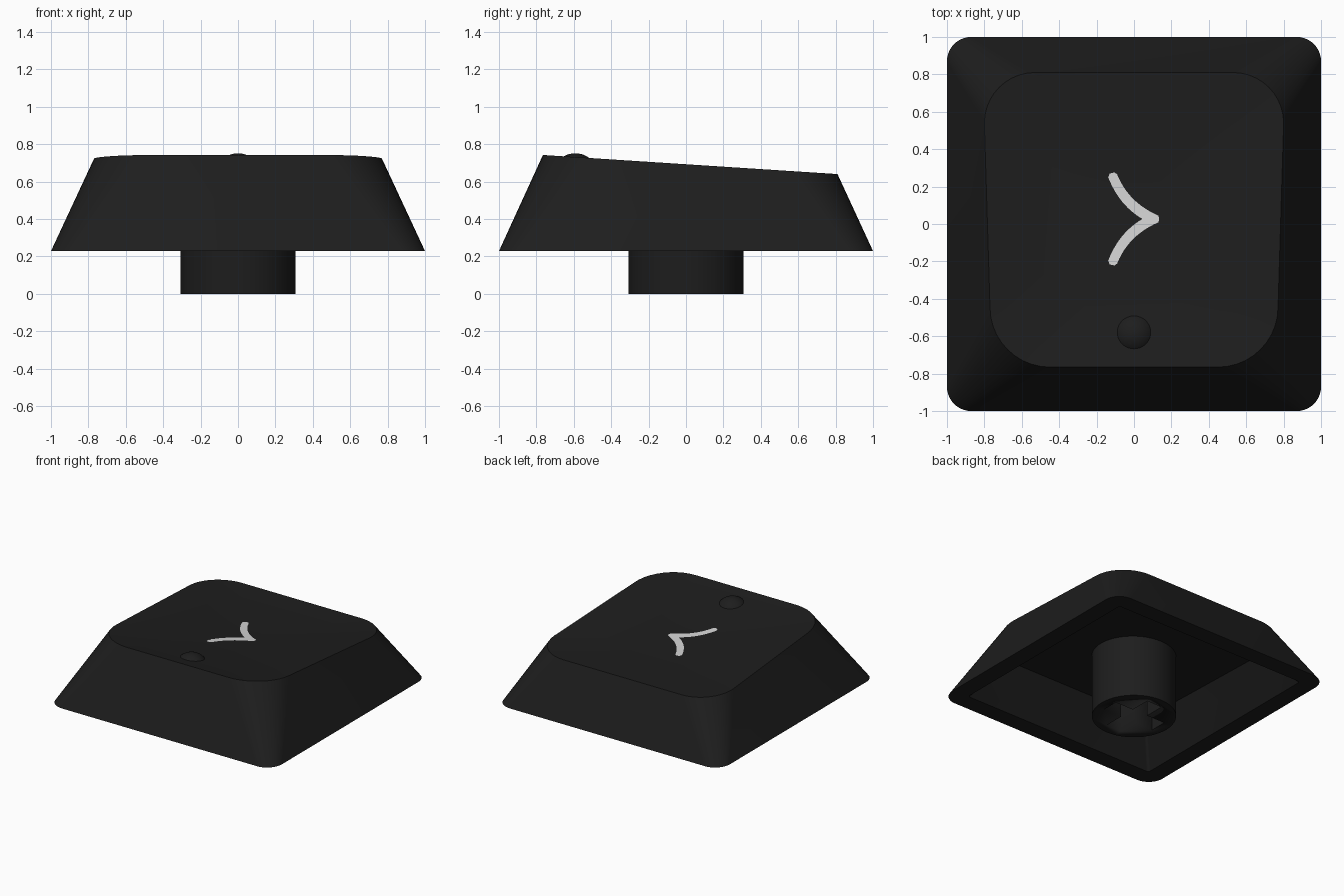
import bpy, bmesh, math
from mathutils import Vector

if "Cube" in bpy.data.objects:
    bpy.data.objects.remove(bpy.data.objects["Cube"])


def material(name, v):
    m = bpy.data.materials.new(name)
    m.diffuse_color = (v, v, v, 1)
    m.use_nodes = True
    m.node_tree.nodes["Principled BSDF"].inputs["Base Color"].default_value = m.diffuse_color
    return m


CHARCOAL = material("charcoal plastic", 0.0125)
GREY = material("light grey ink", 0.66)
ARC = 10           # segments per rounded corner
MID_Y = 0.02       # centre of the dished top
DEPTH = 0.043      # depth of the dish


def top_plane(y):
    return 0.742 - 0.0648 * (y + 0.765)


def dish(x, y):
    t2 = min(1, (x * x + (y - MID_Y) ** 2) / 0.62)
    return top_plane(y) - DEPTH * (1 - t2)


def finish(bm, name, mat, angle=30):
    bmesh.ops.recalc_face_normals(bm, faces=bm.faces)
    me = bpy.data.meshes.new(name)
    bm.to_mesh(me)
    bm.free()
    me.materials.append(mat)
    ob = bpy.data.objects.new(name, me)
    bpy.context.collection.objects.link(ob)
    bpy.ops.object.select_all(action='DESELECT')
    ob.select_set(True)
    bpy.context.view_layer.objects.active = ob
    bpy.ops.object.shade_smooth_by_angle(angle=math.radians(angle))
    return ob


def rounded_ring(front, back):
    """Outline with (half width, edge y, radius) for its front and back corners."""
    pts = []
    for i, (sx, (w, y, r)) in enumerate([(1, back), (-1, back), (-1, front), (1, front)]):
        sy = 1 if i < 2 else -1
        for k in range(ARC + 1):
            a = math.radians(90 * (i + k / ARC))
            pts.append((sx * (w - r) + r * math.cos(a), y - sy * r + r * math.sin(a)))
    return pts


# Keycap shell: cavity ceiling, cavity wall, rim, outer wall, dished top
bm = bmesh.new()
ceiling = rounded_ring((0.67, -0.67, 0.015), (0.67, 0.67, 0.015))
opening = rounded_ring((0.86, -0.86, 0.02), (0.86, 0.86, 0.02))
rim = rounded_ring((1, -1, 0.13), (1, 1, 0.13))
top = rounded_ring((0.77, -0.765, 0.32), (0.80, 0.81, 0.27))
rings = [[(x, y, 0.505 - 0.03 * y) for x, y in ceiling],
         [(x, y, 0.228) for x, y in opening],
         [(x, y, 0.228) for x, y in rim]]
for t in (1, 0.92, 0.84, 0.76, 0.68, 0.55, 0.4, 0.25, 0.1):
    ring = []
    for x, y in top:
        px, py = x * t, MID_Y + (y - MID_Y) * t
        ring.append((px, py, top_plane(py) - DEPTH * (1 - t * t)))
    rings.append(ring)
loops = [[bm.verts.new(p) for p in ring] for ring in rings]
n = len(top)
for a, b in zip(loops, loops[1:]):
    for i in range(n):
        j = (i + 1) % n
        bm.faces.new((a[i], a[j], b[j], b[i]))
bm.faces.new(loops[0])
bm.faces.new(loops[-1])
finish(bm, "keycap_shell", CHARCOAL)

# Homing bump: a low spherical cap set into the top
R = 0.125
bm = bmesh.new()
bmesh.ops.create_uvsphere(bm, u_segments=32, v_segments=40, radius=R)
bmesh.ops.bisect_plane(bm, geom=bm.verts[:] + bm.edges[:] + bm.faces[:],
                       plane_co=(0, 0, 0.06), plane_no=(0, 0, 1), clear_inner=True)
bmesh.ops.translate(bm, verts=bm.verts, vec=(0, -0.592, 0.751 - R))
finish(bm, "homing_bump", CHARCOAL)

# Cross-shaped cutter for the stem socket
L, W = 0.231, 0.068
bm = bmesh.new()
quarter = [(L, -W), (L, W), (W, W)]
cross = []
for q in range(4):
    c, s = [(1, 0), (0, 1), (-1, 0), (0, -1)][q]
    cross += [(x * c - y * s, x * s + y * c) for x, y in quarter]
face = bm.faces.new([bm.verts.new((x, y, -0.1)) for x, y in cross])
up = bmesh.ops.extrude_face_region(bm, geom=[face])["geom"]
bmesh.ops.translate(bm, vec=(0, 0, 0.53),
                    verts=[v for v in up if isinstance(v, bmesh.types.BMVert)])
cutter = finish(bm, "socket_cutter", CHARCOAL)

# Round stem with the socket cut out
bm = bmesh.new()
bmesh.ops.create_cone(bm, cap_ends=True, segments=48, radius1=0.308, radius2=0.308, depth=0.52)
bmesh.ops.translate(bm, verts=bm.verts, vec=(0, 0, 0.26))
stem = finish(bm, "stem", CHARCOAL)
mod = stem.modifiers.new("socket", 'BOOLEAN')
mod.operation, mod.solver, mod.object = 'DIFFERENCE', 'EXACT', cutter
bpy.context.view_layer.objects.active = stem
bpy.ops.object.modifier_apply(modifier=mod.name)
bpy.data.objects.remove(cutter)


# Printed arrow mark: two curved arms mirrored about its axis
def bezier(p, t):
    a, b, c = (Vector(q) for q in p)
    return a * (1 - t) ** 2 + b * 2 * t * (1 - t) + c * t * t


AXIS = 0.027
outer = [(-0.090, 0.265), (-0.03, 0.115), (0.130, 0.045)]
inner = [(-0.138, 0.250), (-0.08, 0.10), (0.045, AXIS)]
pairs = [((-0.104, 0.276), (-0.130, 0.270))]
pairs += [(bezier(outer, i / 12), bezier(inner, i / 12)) for i in range(13)]
pairs.append(((0.135, AXIS), (0.045, AXIS)))
bm = bmesh.new()
for side in (1, -1):
    rows = []
    for pair in pairs:
        flat = [(x, AXIS + side * (y - AXIS)) for x, y in pair]
        rows.append([bm.verts.new((x, y, dish(x, y) + 0.003)) for x, y in flat])
    for a, b in zip(rows, rows[1:]):
        bm.faces.new((a[0], a[1], b[1], b[0]))
bmesh.ops.remove_doubles(bm, verts=bm.verts, dist=0.0005)
mark = finish(bm, "arrow_mark", GREY)
if mark.data.polygons[0].normal.z < 0:
    mark.data.flip_normals()
